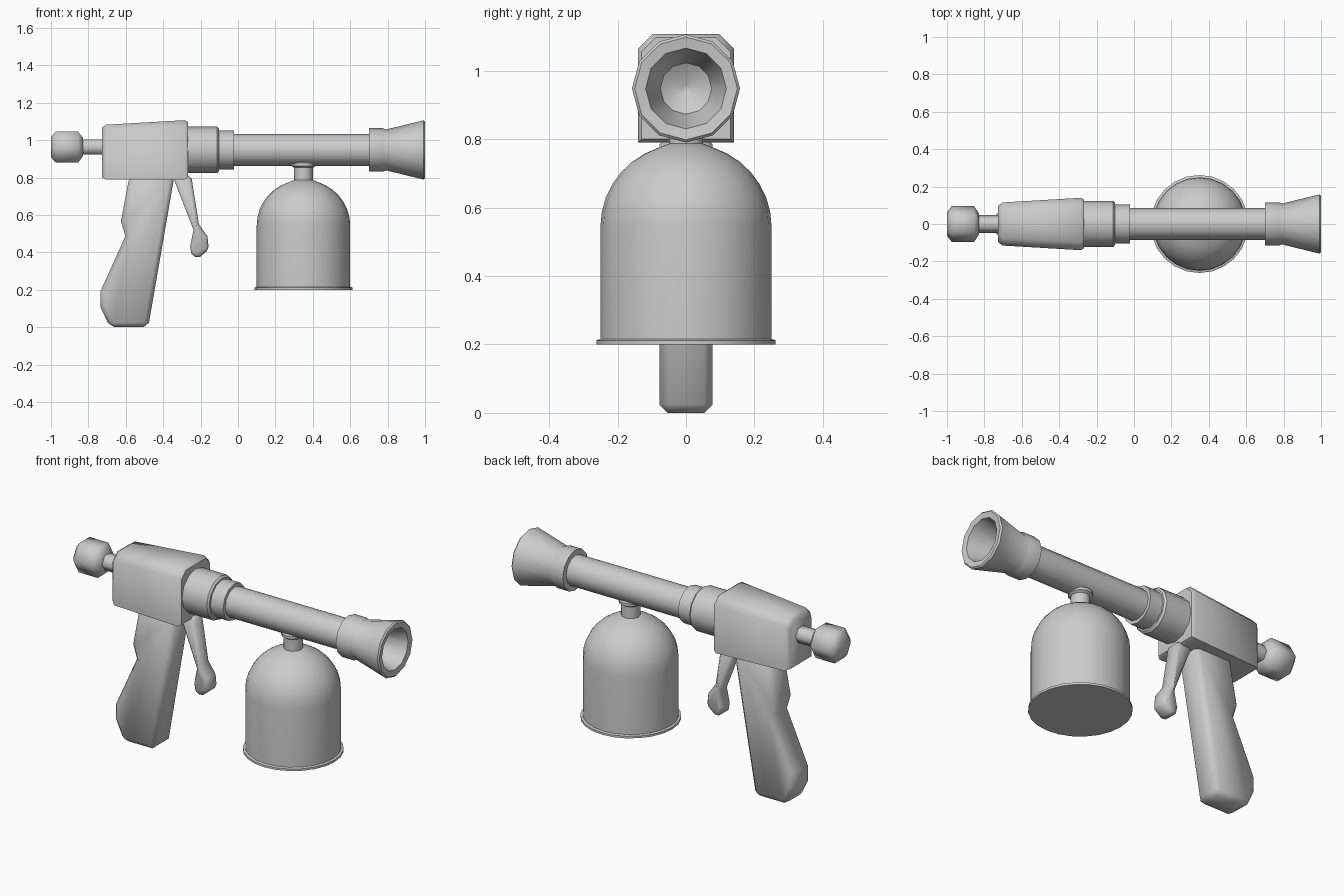
import bpy, bmesh, math
from mathutils import Vector

if "Cube" in bpy.data.objects:
    bpy.data.objects.remove(bpy.data.objects["Cube"])


def finish(name, bm, angle=40, bevel=0):
    bmesh.ops.remove_doubles(bm, verts=bm.verts, dist=1e-5)
    bmesh.ops.recalc_face_normals(bm, faces=bm.faces)
    mesh = bpy.data.meshes.new(name)
    bm.to_mesh(mesh)
    bm.free()
    ob = bpy.data.objects.new(name, mesh)
    bpy.context.collection.objects.link(ob)
    bpy.ops.object.select_all(action='DESELECT')
    bpy.context.view_layer.objects.active = ob
    ob.select_set(True)
    if bevel:
        mod = ob.modifiers.new("soft_edges", 'BEVEL')
        mod.width = bevel
        mod.segments = 1
        mod.angle_limit = math.radians(50)
        bpy.ops.object.modifier_apply(modifier=mod.name)
    bpy.ops.object.shade_smooth_by_angle(angle=math.radians(angle))
    return ob


def loft(name, sections, angle=40):
    bm = bmesh.new()
    rings = [[bm.verts.new(p) for p in s] for s in sections]
    n = len(rings[0])
    for a, b in zip(rings, rings[1:]):
        for i in range(n):
            j = (i + 1) % n
            bm.faces.new((a[i], a[j], b[j], b[i]))
    bm.faces.new(rings[0])
    bm.faces.new(rings[-1])
    return finish(name, bm, angle)


def lathe(name, profile, sides, origin, axis, angle=40):
    """profile = (distance along axis, radius)"""
    o = Vector(origin)
    sections = []
    for t, r in profile:
        ring = []
        for i in range(sides):
            a = 2 * math.pi * i / sides
            c, s = r * math.cos(a), r * math.sin(a)
            ring.append(o + (Vector((t, c, s)) if axis == 'X' else Vector((c, s, t))))
        sections.append(ring)
    return loft(name, sections, angle)


def plate(name, outline, half_width, bevel):
    """Side outline in x, z extruded across y."""
    bm = bmesh.new()
    a, b = [[bm.verts.new((x, y, z)) for x, z in outline] for y in (-half_width, half_width)]
    n = len(a)
    for i in range(n):
        j = (i + 1) % n
        bm.faces.new((a[i], a[j], b[j], b[i]))
    bm.faces.new(a)
    bm.faces.new(b)
    return finish(name, bm, 50, bevel)


# Receiver block: tapered, with chamfered top edges
def block_section(x, w, bottom, top, c=0.042):
    return [(x, -w, bottom), (x, w, bottom), (x, w, top - c),
            (x, w - c, top), (x, c - w, top), (x, -w, top - c)]


loft("receiver", [block_section(-0.727, 0.095, 0.80, 1.068),
                  block_section(-0.705, 0.115, 0.79, 1.083),
                  block_section(-0.285, 0.14, 0.79, 1.107),
                  block_section(-0.268, 0.13, 0.80, 1.097)], 50)

# Rear knob and its rod
lathe("rear_knob", [(-1.0, 0.062), (-0.975, 0.096), (-0.855, 0.096), (-0.828, 0.055)],
      6, (0, 0, 0.963), 'X', 65)
lathe("knob_rod", [(-0.84, 0.047), (-0.71, 0.047)], 6, (0, 0, 0.963), 'X', 65)

# Stepped collars and barrel
C = (0, 0, 0.948)
lathe("large_collar", [(-0.29, 0.124), (-0.112, 0.124), (-0.102, 0.114)], 12, C, 'X')
lathe("small_collar", [(-0.11, 0.104), (-0.022, 0.104)], 12, C, 'X')
lathe("barrel", [(-0.03, 0.085), (0.71, 0.085)], 12, C, 'X')

# Flared, hollow nozzle
lathe("nozzle", [(0.70, 0.116), (0.775, 0.116), (0.79, 0.109), (0.992, 0.158),
                 (1.0, 0.15), (0.995, 0.118), (0.84, 0.075), (0.80, 0.01)],
      12, C, 'X')

# Hanging cup: flange, straight wall, dome
cup = [(0.2, 0.262), (0.212, 0.262), (0.216, 0.25), (0.545, 0.25)]
for i in range(1, 8):
    a = math.radians(i * 10.2)
    cup.append((0.545 + 0.243 * math.sin(a), 0.25 * math.cos(a)))
cup += [(0.787, 0.05)]
lathe("cup", cup, 24, (0.35, 0, 0), 'Z')
lathe("cup_neck", [(0.77, 0.05), (0.853, 0.05), (0.862, 0.064), (0.878, 0.064), (0.89, 0.045)],
      12, (0.35, 0, 0), 'Z')

# Pistol grip and trigger
plate("grip", [(-0.58, 0.81), (-0.626, 0.567), (-0.602, 0.487), (-0.735, 0.193),
               (-0.735, 0.107), (-0.685, 0.0), (-0.48, 0.0), (-0.34, 0.81)], 0.078, 0.025)
plate("trigger", [(-0.35, 0.81), (-0.25, 0.81), (-0.209, 0.551), (-0.163, 0.485),
                  (-0.156, 0.415), (-0.214, 0.367), (-0.248, 0.39), (-0.256, 0.43),
                  (-0.238, 0.52)], 0.045, 0.015)
